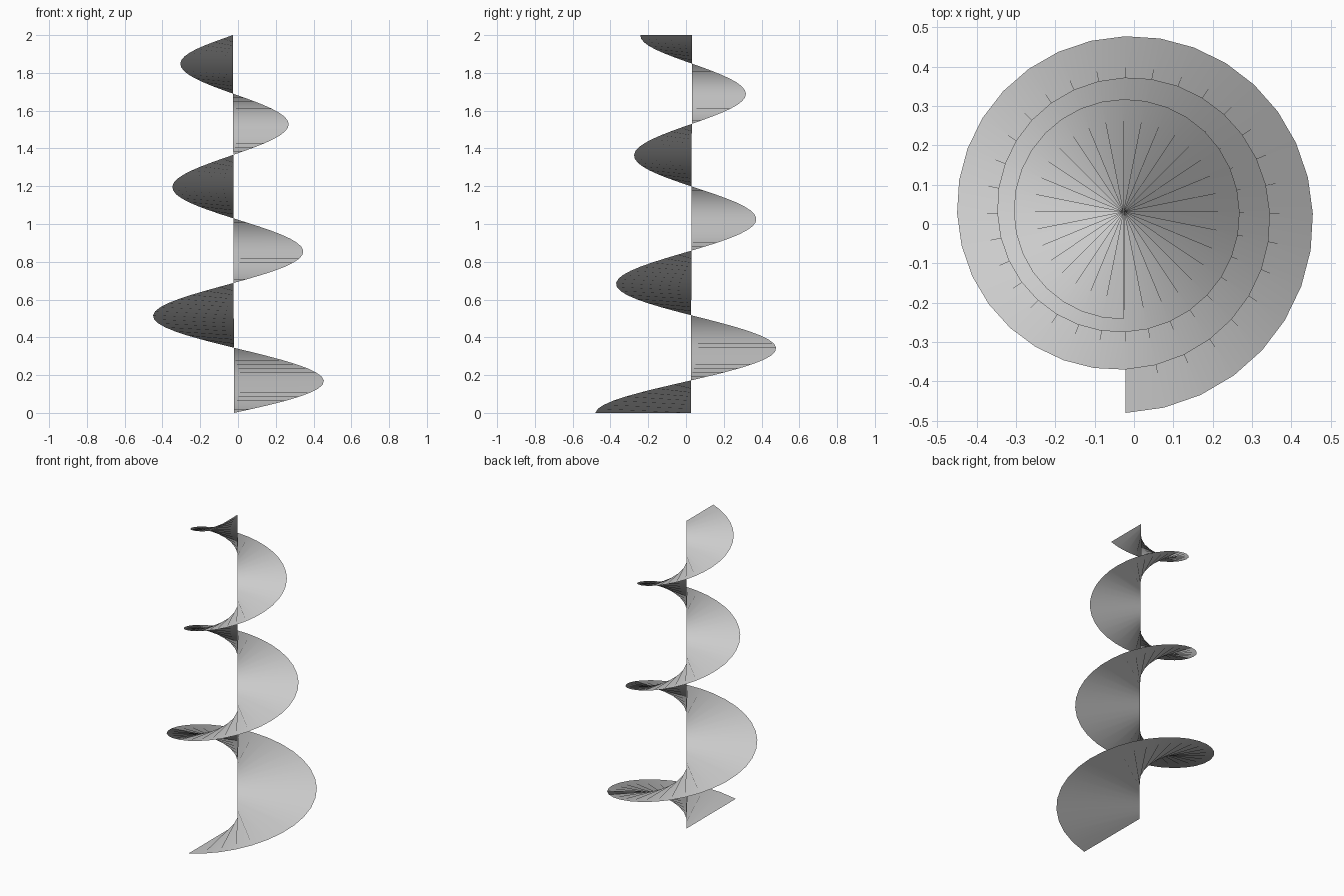
import bpy, bmesh
from math import sin, cos, pi

if "Cube" in bpy.data.objects:
    bpy.data.objects.remove(bpy.data.objects["Cube"])

# Spiral ribbon: radius and height at every quarter turn (three turns in all)
RADII = [.506, .476, .450, .427, .398, .369, .343, .323, .305, .294, .286, .279, .274]
HEIGHTS = [0, .172, .345, .517, .688, .859, 1.03, 1.199, 1.366, 1.53, 1.69, 1.849, 2.0]
STEPS = 8                      # segments per quarter turn
AXIS_X, AXIS_Y = -.024, .029


def sample(knots, t):
    """Smooth interpolation through evenly spaced knots."""
    i = min(int(t), len(knots) - 2)
    f = t - i
    b, c = knots[i], knots[i + 1]
    a = knots[i - 1] if i else 2 * b - c
    d = knots[i + 2] if i + 2 < len(knots) else 2 * c - b
    return b + .5 * f * (c - a + f * (2*a - 5*b + 4*c - d + f * (3*(b - c) + d - a)))


bm = bmesh.new()
previous = None
for n in range(STEPS * (len(RADII) - 1) + 1):
    t = n / STEPS
    angle = -pi / 2 + t * pi / 2
    r, z = sample(RADII, t), sample(HEIGHTS, t)
    lean = (z - 1) * .003      # the spine leans very slightly
    x, y = AXIS_X - lean, AXIS_Y + lean
    pair = (bm.verts.new((x, y, z)),
            bm.verts.new((x + r * cos(angle), y + r * sin(angle), z)))
    if previous:
        bm.faces.new((previous[0], previous[1], pair[1], pair[0])).smooth = True
    previous = pair

mesh = bpy.data.meshes.new("spiral_ribbon")
bm.to_mesh(mesh)
bm.free()
ribbon = bpy.data.objects.new("spiral_ribbon", mesh)
bpy.context.collection.objects.link(ribbon)
